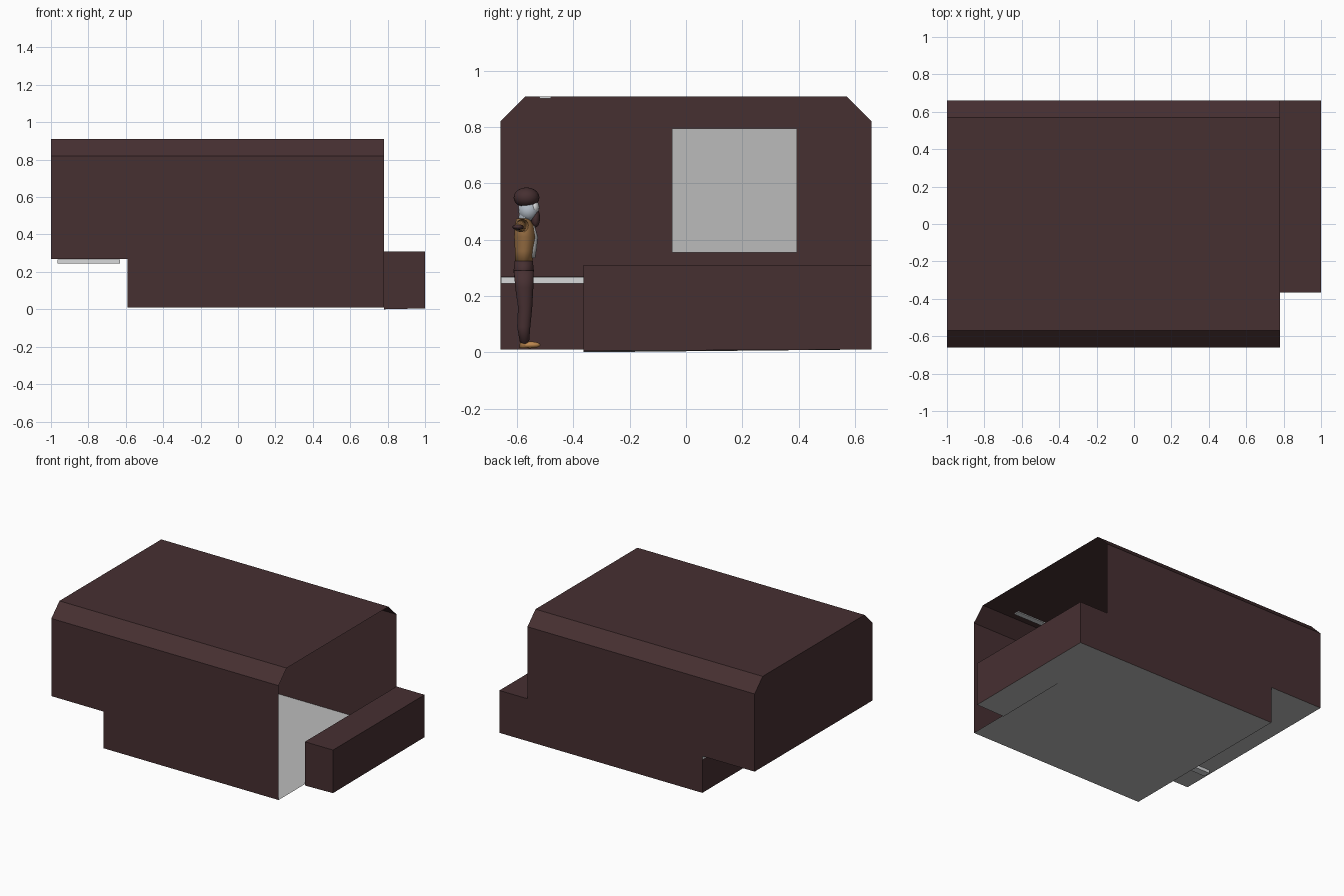
import bpy, bmesh, math
from mathutils import Vector

if "Cube" in bpy.data.objects:
    bpy.data.objects.remove(bpy.data.objects["Cube"])


def material(name, rgb):
    m = bpy.data.materials.new(name)
    m.diffuse_color = (*rgb, 1)
    m.use_nodes = True
    m.node_tree.nodes["Principled BSDF"].inputs["Base Color"].default_value = m.diffuse_color
    return m


BROWN = material("dark brown", (0.062, 0.029, 0.031))
GREY = material("light grey", (0.50, 0.50, 0.50))
WHITE = material("off white", (0.68, 0.69, 0.70))
SKIN = material("skin", (0.52, 0.25, 0.08))
TAN = material("tan cloth", (0.31, 0.155, 0.055))
COLLAR = material("pale blue grey", (0.45, 0.50, 0.56))


def finish(bm, name, mat, smooth=False):
    me = bpy.data.meshes.new(name)
    bm.to_mesh(me)
    bm.free()
    me.materials.append(mat)
    for p in me.polygons:
        p.use_smooth = smooth
    ob = bpy.data.objects.new(name, me)
    bpy.context.collection.objects.link(ob)
    return ob


def sheets(name, polys, mat):
    """Thin shell made of flat polygons."""
    bm = bmesh.new()
    for pts in polys:
        bm.faces.new([bm.verts.new(p) for p in pts])
    bmesh.ops.remove_doubles(bm, verts=bm.verts, dist=1e-5)
    return finish(bm, name, mat)


def box(name, lo, hi, mat):
    bm = bmesh.new()
    bmesh.ops.create_cube(bm, size=1)
    for v in bm.verts:
        v.co = [(lo[i] + hi[i]) / 2 + v.co[i] * (hi[i] - lo[i]) for i in range(3)]
    return finish(bm, name, mat)


def ellipsoid(name, centre, radii, mat):
    bm = bmesh.new()
    bmesh.ops.create_uvsphere(bm, u_segments=16, v_segments=10, radius=1)
    for v in bm.verts:
        v.co = Vector(v.co[i] * radii[i] + centre[i] for i in range(3))
    return finish(bm, name, mat, True)


def loft(name, rings, mat, axis="z", n=14):
    """Rings are (x, y, z, radius_a, radius_b) stacked along the axis."""
    bm = bmesh.new()
    loops = []
    for x, y, z, a, b in rings:
        loop = []
        for k in range(n):
            c, s = a * math.cos(2 * math.pi * k / n), b * math.sin(2 * math.pi * k / n)
            loop.append(bm.verts.new((x + c, y + s, z) if axis == "z" else (x, y + c, z + s)))
        loops.append(loop)
    for p, q in zip(loops, loops[1:]):
        for k in range(n):
            bm.faces.new((p[k], p[(k + 1) % n], q[(k + 1) % n], q[k]))
    bm.faces.new(loops[0][::-1])
    bm.faces.new(loops[-1])
    bmesh.ops.recalc_face_normals(bm, faces=bm.faces)
    return finish(bm, name, mat, True)


# main shell: stepped side walls, chamfered roof, closed left end, open right end
L, R, S, W, C = -1.0, 0.78, -0.59, 0.66, 0.57
LOW, STEP, EAVE, TOP = 0.01, 0.27, 0.82, 0.91
outline = [(L, STEP), (S, STEP), (S, LOW), (R, LOW), (R, EAVE), (L, EAVE)]
sheets("side_walls", [[(x, -W, z) for x, z in outline],
                      [(x, W, z) for x, z in outline[::-1]]], BROWN)
arch = [(-W, EAVE), (-C, TOP), (C, TOP), (W, EAVE)]
sheets("roof", [[(L, y0, z0), (R, y0, z0), (R, y1, z1), (L, y1, z1)]
                for (y0, z0), (y1, z1) in zip(arch, arch[1:])], BROWN)
sheets("left_end_wall", [[(L, y, z) for y, z in [(-W, STEP)] + arch + [(W, STEP)]]], BROWN)
sheets("step_riser", [[(S, -W, LOW), (S, -W, STEP), (S, W, STEP), (S, W, LOW)]], BROWN)

# floors
sheets("floor", [[(S, -W, LOW), (R, -W, LOW), (R, W, LOW), (S, W, LOW)]], GREY)
sheets("raised_floor", [[(L, -W, STEP), (S, -W, STEP), (S, W, STEP), (L, W, STEP)]], GREY)

# low side annex, open toward the main room
E, F, H = 1.0, -0.365, 0.31
sheets("annex_shell", [
    [(R, F, H), (E, F, H), (E, W, H), (R, W, H)],
    [(E, F, 0.005), (E, W, LOW), (E, W, H), (E, F, H)],
    [(R, F, 0), (E, F, 0.005), (E, F, H), (R, F, H)],
    [(R, W, LOW), (R, W, H), (E, W, H), (E, W, LOW)]], BROWN)
sheets("annex_floor", [[(R, F, 0), (R, W, LOW), (E, W, LOW), (E, F, 0.005)]], GREY)

# wall screen, step edging and light bars
box("wall_screen", (-0.998, -0.05, 0.355), (-0.99, 0.395, 0.795), GREY)
box("step_edging", (S, -0.658, 0.245), (S + 0.012, 0.658, 0.268), WHITE)
box("under_step_bar", (-0.965, -0.45, 0.245), (-0.63, -0.40, 0.267), WHITE)
box("ceiling_light", (0.22, -0.52, 0.903), (0.56, -0.48, 0.909), WHITE)

# standing figure facing the back wall, arms out to the sides
PX = 0.0
loft("hips", [(PX, -.578, .265, .045, .034), (PX, -.577, .29, .052, .037),
              (PX, -.577, .325, .045, .033)], BROWN)
loft("torso", [(PX, -.577, .318, .044, .032), (PX, -.575, .36, .045, .034),
               (PX, -.572, .41, .058, .040), (PX, -.575, .45, .06, .034),
               (PX, -.58, .475, .025, .024)], TAN)
loft("shirt_front", [(PX, -.548, .335, .02, .012), (PX, -.545, .37, .022, .015),
                     (PX, -.542, .41, .025, .016), (PX, -.55, .45, .02, .012)], GREY)
loft("neck", [(PX, -.576, .46, .024, .024), (PX, -.572, .49, .02, .022),
              (PX, -.57, .525, .024, .026)], COLLAR)
ellipsoid("head", (PX, -.56, .505), (.034, .036, .038), COLLAR)
ellipsoid("face_plate", (PX, -.54, .515), (.028, .019, .024), WHITE)
ellipsoid("beard", (PX, -.535, .478), (.022, .016, .034), BROWN)
ellipsoid("cap", (PX, -.567, .55), (.046, .046, .036), BROWN)
for side, s in (("left", -1), ("right", 1)):
    x = PX + s * .028
    loft(side + "_leg", [(x, -.574, .03, .015, .016), (x, -.577, .09, .02, .024),
                         (x, -.572, .16, .023, .026), (x, -.575, .23, .028, .033),
                         (x, -.577, .29, .028, .036)], BROWN)
    loft(side + "_ankle", [(x, -.575, .015, .015, .018), (x, -.573, .05, .015, .016)], SKIN)
    ellipsoid(side + "_foot", (x, -.555, .026), (.017, .038, .012), SKIN)
    loft(side + "_sleeve", [(PX + s * .05, -.582, .45, .022, .024),
                            (PX + s * .12, -.59, .447, .019, .019),
                            (PX + s * .20, -.597, .445, .015, .015)], TAN, "x")
    ellipsoid(side + "_hand", (PX + s * .225, -.597, .445), (.035, .02, .01), BROWN)
